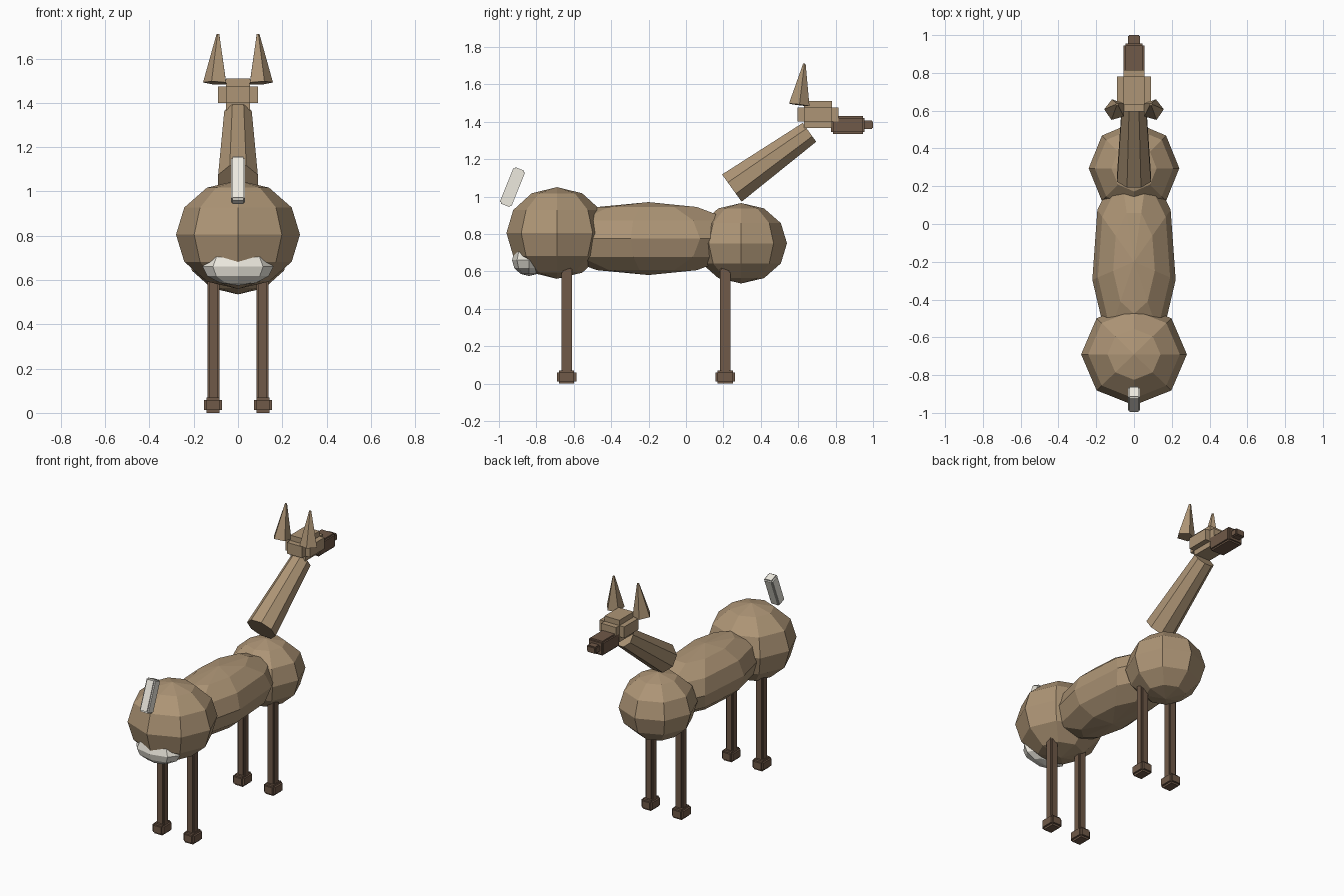
import bpy, bmesh
from math import sin, cos, pi, radians
from mathutils import Vector, Matrix

if "Cube" in bpy.data.objects:
    bpy.data.objects.remove(bpy.data.objects["Cube"])


def material(name, rgb):
    m = bpy.data.materials.new(name)
    m.diffuse_color = (*rgb, 1)
    m.use_nodes = True
    m.node_tree.nodes["Principled BSDF"].inputs["Base Color"].default_value = m.diffuse_color
    return m


TAN = material("tan_coat", (0.42, 0.30, 0.18))
DARK = material("dark_coat", (0.16, 0.10, 0.065))
CREAM = material("cream_fur", (0.85, 0.82, 0.74))


def finish(name, bm, mat, matrix=Matrix()):
    bmesh.ops.recalc_face_normals(bm, faces=bm.faces)
    me = bpy.data.meshes.new(name)
    bm.to_mesh(me)
    bm.free()
    me.materials.append(mat)
    ob = bpy.data.objects.new(name, me)
    ob.matrix_world = matrix
    bpy.context.collection.objects.link(ob)
    return ob


def ball(name, center, radii, segments, mat, rings=6):
    """Low-poly ellipsoid, poles on z, first meridian towards -y."""
    bm = bmesh.new()
    poles = [bm.verts.new((0, 0, s)) for s in (1, -1)]
    loops = []
    for r in range(1, rings):
        t = pi * r / rings
        loops.append([bm.verts.new((sin(t) * sin(2 * pi * k / segments),
                                    -sin(t) * cos(2 * pi * k / segments), cos(t)))
                      for k in range(segments)])
    for k in range(segments):
        n = (k + 1) % segments
        bm.faces.new((poles[0], loops[0][k], loops[0][n]))
        bm.faces.new((poles[1], loops[-1][n], loops[-1][k]))
        for a, b in zip(loops, loops[1:]):
            bm.faces.new((a[k], b[k], b[n], a[n]))
    finish(name, bm, mat, Matrix.Translation(center) @ Matrix.Diagonal((*radii, 1)))


def stepped_box(name, center, size, step, mat, tilt=0):
    """Box with notched edges: three crossing boxes, each full length on one axis."""
    bm = bmesh.new()
    for axis in range(3):
        dims = [s if i == axis else s - 2 * step for i, s in enumerate(size)]
        bmesh.ops.create_cube(bm, size=1, matrix=Matrix.Diagonal((*dims, 1)))
    finish(name, bm, mat, Matrix.Translation(center) @ Matrix.Rotation(tilt, 4, 'X'))


def taper(name, start, end, r1, r2, sides, turn, mat):
    """Tapered prism between two points."""
    a, b = Vector(start), Vector(end)
    bm = bmesh.new()
    bmesh.ops.create_cone(bm, cap_ends=True, segments=sides, radius1=r1, radius2=r2,
                          depth=(b - a).length, matrix=Matrix.Rotation(turn, 4, 'Z'))
    rot = (b - a).to_track_quat('Z', 'Y').to_matrix().to_4x4()
    finish(name, bm, mat, Matrix.Translation((a + b) / 2) @ rot)


# Torso
ball("rump", (0, -0.69, 0.805), (0.28, 0.27, 0.245), 8, TAN)
ball("belly", (0, -0.20, 0.775), (0.224, 0.55, 0.195), 9, TAN)
ball("chest", (0, 0.295, 0.75), (0.24, 0.245, 0.215), 8, TAN)

# Pale patch and tail
ball("rump_patch", (0, -0.84, 0.66), (0.16, 0.09, 0.085), 8, CREAM)
stepped_box("tail", (0, -0.928, 1.05), (0.065, 0.067, 0.21), 0.008, CREAM, radians(-22))

# Neck and head
taper("neck", (0, 0.245, 1.045), (0, 0.66, 1.343), 0.097, 0.067, 8, radians(22.5), TAN)
stepped_box("head", (0, 0.705, 1.4375), (0.18, 0.22, 0.145), 0.035, TAN)
stepped_box("snout", (0, 0.865, 1.383), (0.11, 0.18, 0.095), 0.01, DARK)
stepped_box("nose", (0, 0.965, 1.383), (0.066, 0.07, 0.046), 0.006, DARK)

# Ears, legs and hooves on both sides
for side, s in (("left", -1), ("right", 1)):
    taper(side + "_ear", (s * 0.10, 0.605, 1.49), (s * 0.09, 0.633, 1.71),
          0.058, 0.007, 5, 0, TAN)
    for end, y in (("front", 0.21), ("rear", -0.638)):
        stepped_box(f"{end}_{side}_leg", (s * 0.11, y, 0.36), (0.055, 0.055, 0.64), 0.008, DARK)
        stepped_box(f"{end}_{side}_hoof", (s * 0.113, y, 0.035), (0.082, 0.105, 0.07), 0.012, DARK)
